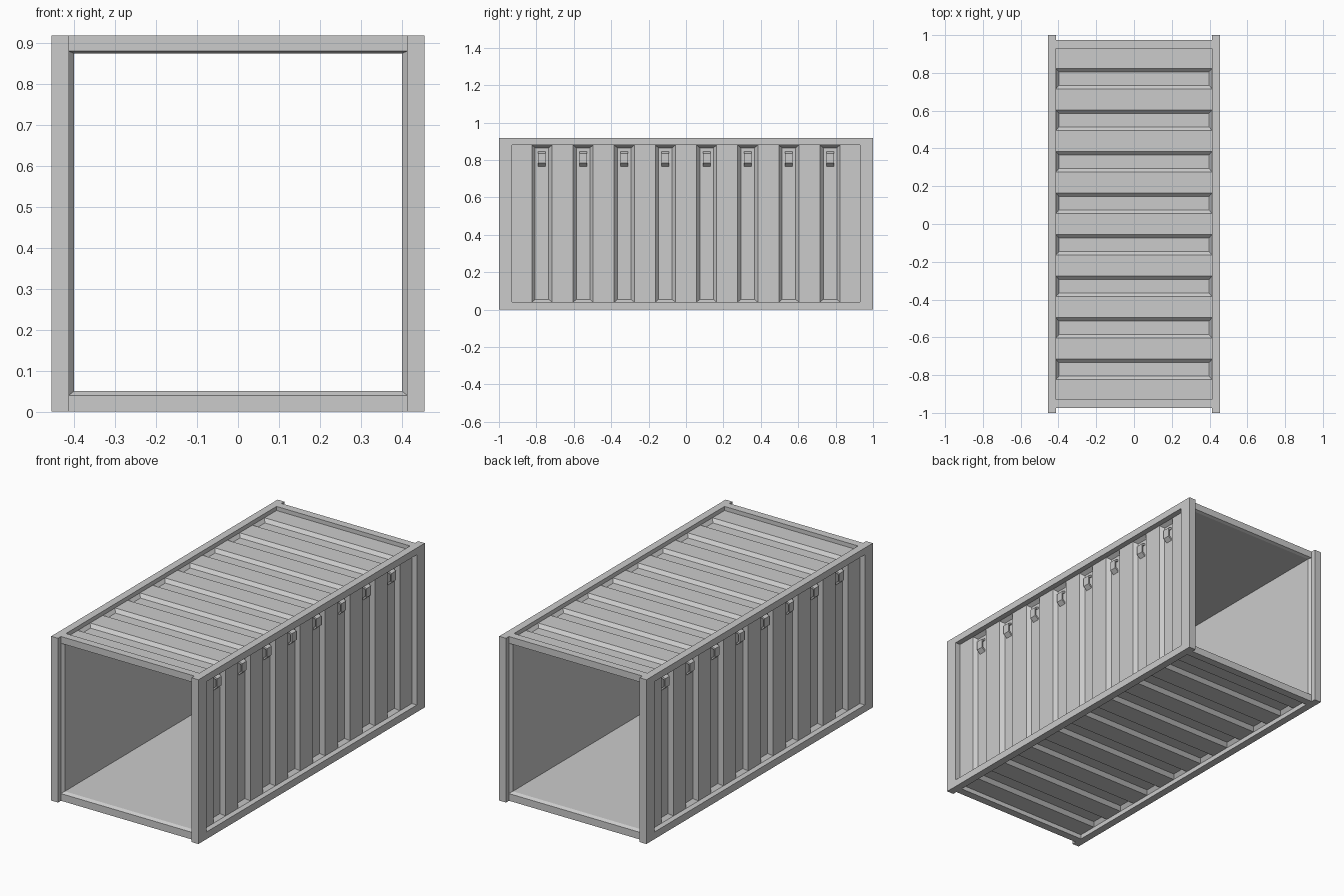
import bpy, bmesh
from mathutils import Vector

if "Cube" in bpy.data.objects:
    bpy.data.objects.remove(bpy.data.objects["Cube"])

GROOVES = [-0.77 + 0.22 * i for i in range(8)]
W, IN, H = 0.455, 0.413, 0.918        # outer half width, inner half width, height
LOW, HIGH, END = 0.04, 0.88, 0.93     # frame opening


def finish(name, bm):
    me = bpy.data.meshes.new(name)
    bm.to_mesh(me)
    bm.free()
    ob = bpy.data.objects.new(name, me)
    bpy.context.collection.objects.link(ob)
    return ob


def extrude(name, loops, axis, a, b):
    """Solid from a ring of quads or a filled profile, swept along one axis."""
    bm = bmesh.new()
    faces = [bm.faces.new([bm.verts.new(p) for p in loop]) for loop in loops]
    bmesh.ops.remove_doubles(bm, verts=bm.verts, dist=1e-5)
    r = bmesh.ops.extrude_face_region(bm, geom=bm.faces[:], use_keep_orig=True)
    new = [v for v in r["geom"] if isinstance(v, bmesh.types.BMVert)]
    bmesh.ops.translate(bm, verts=new, vec=Vector(axis) * (b - a))
    bmesh.ops.translate(bm, verts=bm.verts, vec=Vector(axis) * a)
    bmesh.ops.recalc_face_normals(bm, faces=bm.faces)
    return finish(name, bm)


def ring(outer, inner):
    n = len(outer)
    return [[outer[i], outer[(i + 1) % n], inner[(i + 1) % n], inner[i]] for i in range(n)]


def box(name, x0, x1, y0, y1, z0, z1):
    return extrude(name, [[(x0, y0, z0), (x1, y0, z0), (x1, y1, z0), (x0, y1, z0)]],
                   (0, 0, 1), 0, z1 - z0)


def panel(name, v0, v1, skin, floor, place, out):
    """Flat skin along y with tapered pressed grooves running across it."""
    bm = bmesh.new()
    out = Vector(out)

    def quad(*pts):
        f = bm.faces.new([bm.verts.new(place(*p)) for p in pts])
        f.normal_update()
        if f.normal.dot(out) < 0:
            f.normal_flip()

    u = -END
    for c in GROOVES + [None]:
        e = END if c is None else c - 0.054
        quad((u, v0, skin), (e, v0, skin), (e, v1, skin), (u, v1, skin))
        if c is None:
            break
        u = c + 0.054
        top = [(e, v0, skin), (u, v0, skin), (u, v1, skin), (e, v1, skin)]
        s, t = 0.018, 0.015
        bot = [(e + s, v0 + t, floor), (u - s, v0 + t, floor),
               (u - s, v1 - t, floor), (e + s, v1 - t, floor)]
        quad(*bot)
        for q in ring(top, bot):
            quad(*q)
    bmesh.ops.remove_doubles(bm, verts=bm.verts, dist=1e-5)
    return finish(name, bm)


def rect_yz(x, y, z0, z1):
    return [(x, -y, z0), (x, y, z0), (x, y, z1), (x, -y, z1)]


for side, s in (("right", 1), ("left", -1)):
    # rectangular side frame: posts and rails in one piece
    extrude(side + "_frame", ring(rect_yz(0, 1, 0, H), rect_yz(0, END, LOW, HIGH)),
            (s, 0, 0), IN, W)
    # grooved side wall
    panel(side + "_wall", LOW, HIGH, 0.424, 0.403,
          lambda u, v, d, s=s: (s * d, u, v), (s, 0, 0))
    # small bracket loops near the top of each groove
    outer = [(0.402, 0.765), (0.424, 0.785), (0.424, 0.835), (0.402, 0.845)]
    inner = [(0.402, 0.778), (0.417, 0.790), (0.417, 0.828), (0.402, 0.833)]
    for i, c in enumerate(GROOVES):
        loops = ring([(s * x, 0, z) for x, z in outer],
                     [(s * x, 0, z) for x, z in inner])[:3]
        extrude(f"{side}_bracket_{i + 1}", loops, (0, 1, 0), c - 0.02, c + 0.02)

# roof and underside panels
panel("roof", -IN, IN, 0.895, 0.877, lambda u, v, d: (v, u, d), (0, 0, 1))
panel("underside", -IN, IN, 0.025, 0.045, lambda u, v, d: (v, u, d), (0, 0, -1))

# cross beams at both ends
for end, y0, y1 in (("front", -0.974, -END), ("back", END, 0.974)):
    box(end + "_top_beam", -IN, IN, y0, y1, HIGH, H)
    box(end + "_bottom_beam", -IN, IN, y0, y1, 0, LOW)

# interior lining, chamfered at the open ends
bm = bmesh.new()
rows = []
for y, x, z0, z1 in ((-0.974, IN, LOW, HIGH), (-0.958, 0.4, 0.05, 0.874),
                     (0.958, 0.4, 0.05, 0.874), (0.974, IN, LOW, HIGH)):
    rows.append([bm.verts.new(p) for p in ((-x, y, z0), (x, y, z0), (x, y, z1), (-x, y, z1))])
for a, b in zip(rows, rows[1:]):
    for q in ring(a, b):
        f = bm.faces.new(q)
        f.normal_update()
        m = f.calc_center_median()
        if f.normal.dot(Vector((0, m.y, 0.46)) - m) < 0:
            f.normal_flip()
finish("lining", bm)
